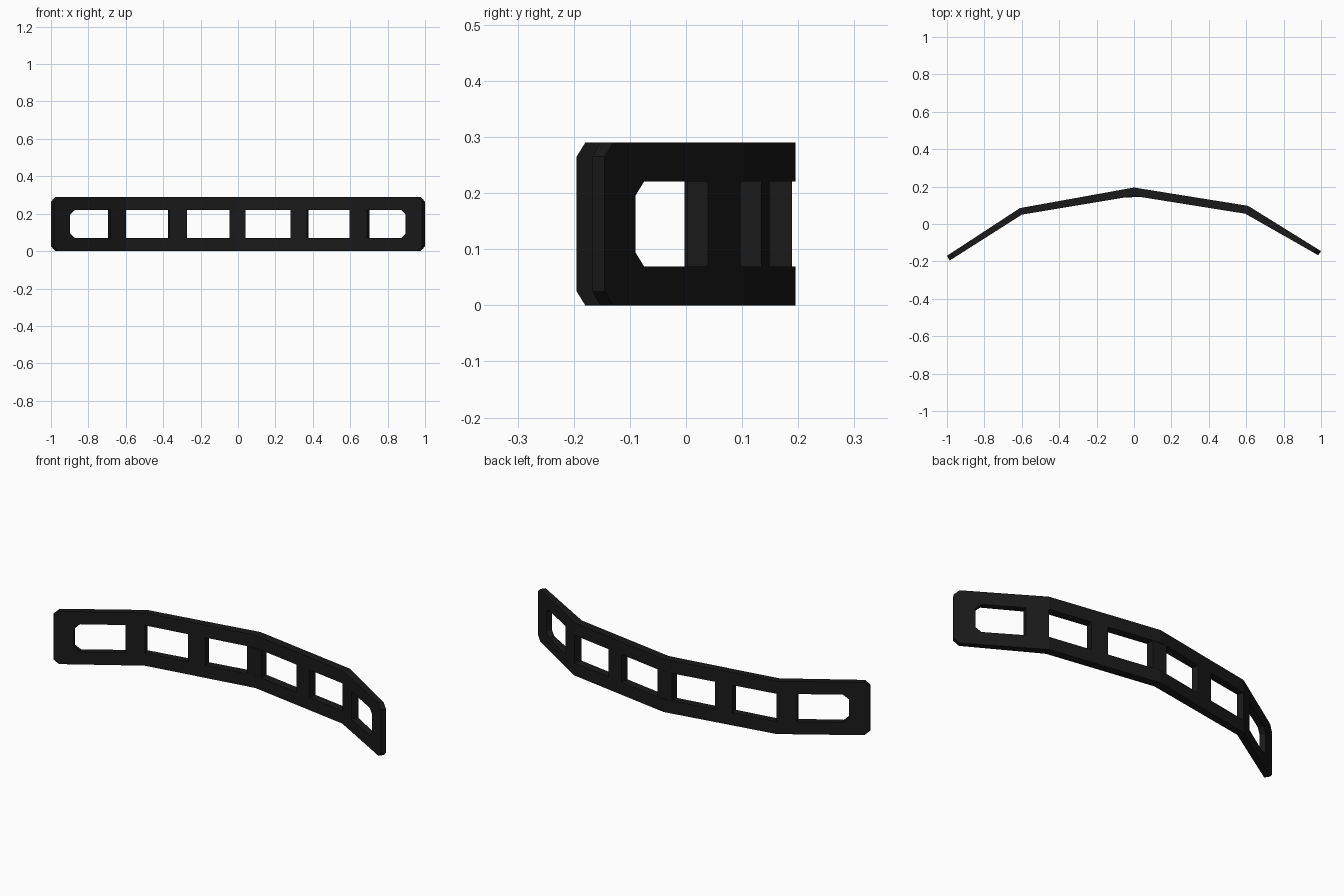
import bpy, bmesh

if "Cube" in bpy.data.objects:
    bpy.data.objects.remove(bpy.data.objects["Cube"])

H, RAIL, CH = 0.29, 0.069, 0.025       # height, rail height, corner chamfer
# bent path: station, back (x, y), front (x, y)
PATH = [(-1.0, (-1.0, -.17), (-.985, -.195)),
        (-.605, (-.61, .085), (-.6, .05)),
        (0.0, (0.0, .195), (0.0, .15)),
        (.605, (.61, .097), (.595, .055)),
        (1.0, (1.0, -.145), (.985, -.167))]

mat = bpy.data.materials.new("black")
mat.diffuse_color = (0.01, 0.01, 0.01, 1)
mat.use_nodes = True
mat.node_tree.nodes["Principled BSDF"].inputs["Base Color"].default_value = mat.diffuse_color


def on_path(t, side):
    for a, b in zip(PATH, PATH[1:]):
        if t <= b[0]:
            k = (t - a[0]) / (b[0] - a[0])
            return [p + (q - p) * k for p, q in zip(a[side], b[side])]


def build(name, cells):
    """Slab following the path, from flat cells of (station, z) points."""
    bm = bmesh.new()
    verts = {}

    def vert(p, side):
        key = (round(p[0], 4), round(p[1], 4), side)
        if key not in verts:
            verts[key] = bm.verts.new((*on_path(p[0], side), p[1]))
        return verts[key]

    edges = {}
    for cell in cells:
        for side in (1, 2):
            bm.faces.new([vert(p, side) for p in cell])
        for p, q in zip(cell, cell[1:] + cell[:1]):
            key = frozenset((vert(p, 1), vert(q, 1)))
            edges.setdefault(key, []).append((p, q))
    # side walls along every open edge
    for uses in edges.values():
        if len(uses) == 1:
            p, q = uses[0]
            bm.faces.new([vert(p, 1), vert(q, 1), vert(q, 2), vert(p, 2)])
    bmesh.ops.recalc_face_normals(bm, faces=bm.faces)
    me = bpy.data.meshes.new(name)
    bm.to_mesh(me)
    bm.free()
    me.materials.append(mat)
    ob = bpy.data.objects.new(name, me)
    bpy.context.collection.objects.link(ob)


# outer frame: top and bottom rails joined by chamfered ends
IN = 0.91
cells = []
for flip in (False, True):
    def z(v):
        return H - v if flip else v
    outer = [-1 + CH, -.605, 0, .605, 1 - CH]
    inner = [-IN + CH, -.605, 0, .605, IN - CH]
    for i in range(4):
        cells.append([(outer[i], z(0)), (outer[i + 1], z(0)),
                      (inner[i + 1], z(RAIL)), (inner[i], z(RAIL))])
    for s in (-1, 1):
        cells.append([(s, z(CH)), (s * (1 - CH), z(0)),
                      (s * (IN - CH), z(RAIL)), (s * IN, z(RAIL + CH))])
for s in (-1, 1):
    cells.append([(s, CH), (s * IN, RAIL + CH),
                  (s * IN, H - RAIL - CH), (s, H - CH)])
build("frame", cells)

# upright posts between the windows
POSTS = [(-.69, -.605), (-.37, -.275), (-.045, .04), (.285, .375), (.605, .70)]
for i, (a, b) in enumerate(POSTS):
    build(f"post_{i + 1}", [[(a, RAIL), (b, RAIL), (b, H - RAIL), (a, H - RAIL)]])
